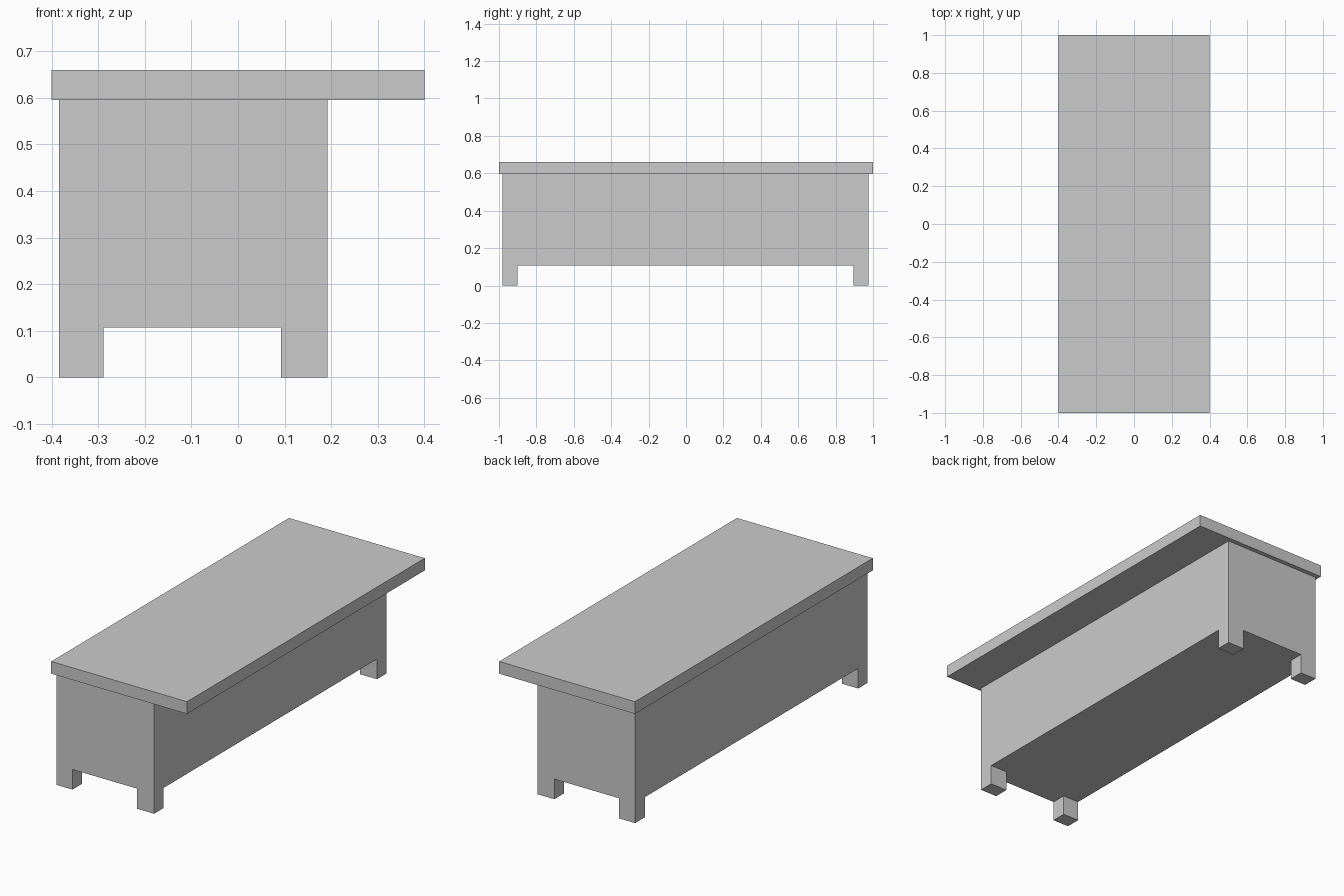
import bpy, bmesh
from mathutils import Vector

if "Cube" in bpy.data.objects:
    bpy.data.objects.remove(bpy.data.objects["Cube"])


def add_object(name, bm):
    bmesh.ops.recalc_face_normals(bm, faces=bm.faces[:])
    mesh = bpy.data.meshes.new(name)
    bm.to_mesh(mesh)
    bm.free()
    obj = bpy.data.objects.new(name, mesh)
    bpy.context.collection.objects.link(obj)
    return obj


def box(lo, hi):
    lo, hi = Vector(lo), Vector(hi)
    bm = bmesh.new()
    bmesh.ops.create_cube(bm, size=1)
    for v in bm.verts:
        v.co = (lo + hi) / 2 + v.co * (hi - lo)
    return bm


# Overhanging slab on top
add_object("table_top", box((-0.4, -1, 0.595), (0.4, 1, 0.66)))

# Cabinet body, offset to one side under the top
FOOT_Z = 0.107
bm = box((-0.384, -0.98, FOOT_Z), (0.192, 0.976, 0.595))

# Slice the body along the inner faces of the feet
cuts = [(0, -0.289), (0, 0.092), (1, -0.90), (1, 0.895)]
for axis, pos in cuts:
    normal = Vector((0, 0, 0))
    normal[axis] = 1
    bmesh.ops.bisect_plane(bm, geom=bm.verts[:] + bm.edges[:] + bm.faces[:],
                           plane_co=normal * pos, plane_no=normal)

# Pull the four bottom corner patches down into feet
corners = []
for f in bm.faces:
    c = f.calc_center_median()
    if (abs(c.z - FOOT_Z) < 1e-4 and not -0.289 < c.x < 0.092
            and not -0.90 < c.y < 0.895):
        corners.append(f)
for f in bmesh.ops.extrude_discrete_faces(bm, faces=corners)["faces"]:
    for v in f.verts:
        v.co.z = 0

# The discrete extrusion leaves the feet joined along their rims; merge and tidy
bmesh.ops.remove_doubles(bm, verts=bm.verts[:], dist=1e-5)
bmesh.ops.dissolve_limit(bm, angle_limit=0.01, verts=bm.verts[:], edges=bm.edges[:])
add_object("cabinet_body_with_feet", bm)
